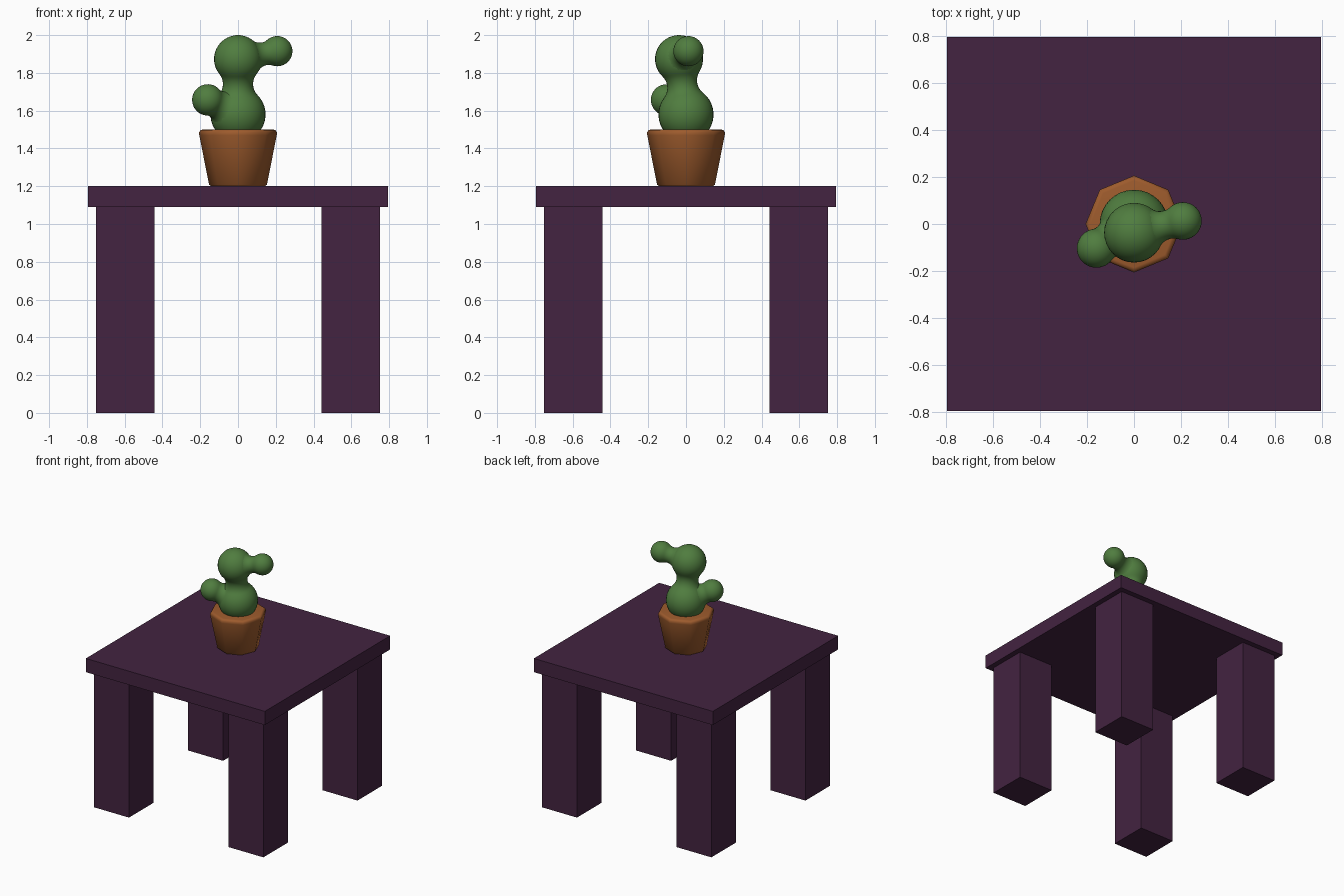
import bpy, bmesh, math
from mathutils import Vector

if "Cube" in bpy.data.objects:
    bpy.data.objects.remove(bpy.data.objects["Cube"])


def material(name, rgb):
    m = bpy.data.materials.new(name)
    m.diffuse_color = (*rgb, 1)
    m.use_nodes = True
    m.node_tree.nodes["Principled BSDF"].inputs["Base Color"].default_value = m.diffuse_color
    return m


PURPLE = material("purple wood", (0.056, 0.017, 0.052))
CLAY = material("terracotta", (0.34, 0.105, 0.026))
GREEN = material("cactus green", (0.08, 0.205, 0.05))


def box(name, lo, hi, mat):
    lo, hi = Vector(lo), Vector(hi)
    bpy.ops.mesh.primitive_cube_add(size=1, location=(lo + hi) / 2)
    ob = bpy.context.object
    ob.name = name
    ob.scale = hi - lo
    ob.data.materials.append(mat)
    return ob


def lathe(name, profile, sides, mat, start=(0, 0, 0), axis=(0, 0, 1), angle=40):
    """Revolve (radius, distance) points around an axis; zero radius makes a pole."""
    start, axis = Vector(start), Vector(axis)
    turn = axis.to_track_quat('Z', 'Y')
    bm = bmesh.new()
    rings = []
    for r, d in profile:
        n = 1 if r < 1e-5 else sides
        rings.append([bm.verts.new(start + turn @ Vector(
            (r * math.cos(math.tau * i / sides), r * math.sin(math.tau * i / sides), d)))
            for i in range(n)])
    for a, b in zip(rings, rings[1:]):
        for i in range(sides):
            j = (i + 1) % sides
            quad = [a[i % len(a)], a[j % len(a)], b[j % len(b)], b[i % len(b)]]
            bm.faces.new(list(dict.fromkeys(quad)))
    bmesh.ops.recalc_face_normals(bm, faces=bm.faces)
    me = bpy.data.meshes.new(name)
    bm.to_mesh(me)
    bm.free()
    me.materials.append(mat)
    ob = bpy.data.objects.new(name, me)
    bpy.context.collection.objects.link(ob)
    bpy.ops.object.select_all(action='DESELECT')
    ob.select_set(True)
    bpy.context.view_layer.objects.active = ob
    bpy.ops.object.shade_smooth_by_angle(angle=math.radians(angle))
    return ob


def arc(radius, centre_r, centre_d, a0, a1, n):
    return [(centre_r + radius * math.sin(a0 + (a1 - a0) * i / n),
             centre_d - radius * math.cos(a0 + (a1 - a0) * i / n)) for i in range(n + 1)]


def double_bulb(name, p0, r0, p1, r1, fillet):
    """Two balls joined by a neck whose concave arc is tangent to both."""
    p0, p1 = Vector(p0), Vector(p1)
    length = (p1 - p0).length
    d = ((r0 + fillet) ** 2 - (r1 + fillet) ** 2 + length ** 2) / (2 * length)
    h = math.sqrt((r0 + fillet) ** 2 - d ** 2)
    t0 = math.atan2(h, -d)            # tangent angle on the first ball
    t1 = math.atan2(h, length - d)    # tangent angle on the second ball
    profile = arc(r0, 0, 0, 0, t0, 14)
    profile += arc(fillet, h, d, t0 - math.pi, t1 - math.pi, 10)[1:]
    profile += arc(r1, 0, length, t1, math.pi, 14)[1:]
    return lathe(name, profile, 32, GREEN, p0, p1 - p0)


# Table
box("table_top", (-0.795, -0.795, 1.09), (0.795, 0.795, 1.2), PURPLE)
for sx, side in ((-1, "left"), (1, "right")):
    for sy, end in ((-1, "front"), (1, "back")):
        c = Vector((sx * 0.597, sy * 0.597, 0.545))
        half = Vector((0.155, 0.155, 0.545))
        box(f"{end}_{side}_leg", c - half, c + half, PURPLE)

# Eight-sided pot with a softened rim
lathe("pot", [(0, 1.2), (0.142, 1.2), (0.153, 1.208), (0.205, 1.47), (0.206, 1.485),
              (0.198, 1.497), (0.185, 1.5), (0, 1.5)], 8, CLAY, angle=50)

# Cactus
LOWER, UPPER = (0, 0, 1.58), (0, -0.037, 1.873)
double_bulb("cactus_trunk", LOWER, 0.146, UPPER, 0.127, 0.085)
double_bulb("cactus_right_arm", UPPER, 0.126, (0.208, 0.013, 1.915), 0.08, 0.07)
double_bulb("cactus_left_arm", LOWER, 0.145, (-0.16, -0.103, 1.657), 0.083, 0.06)
